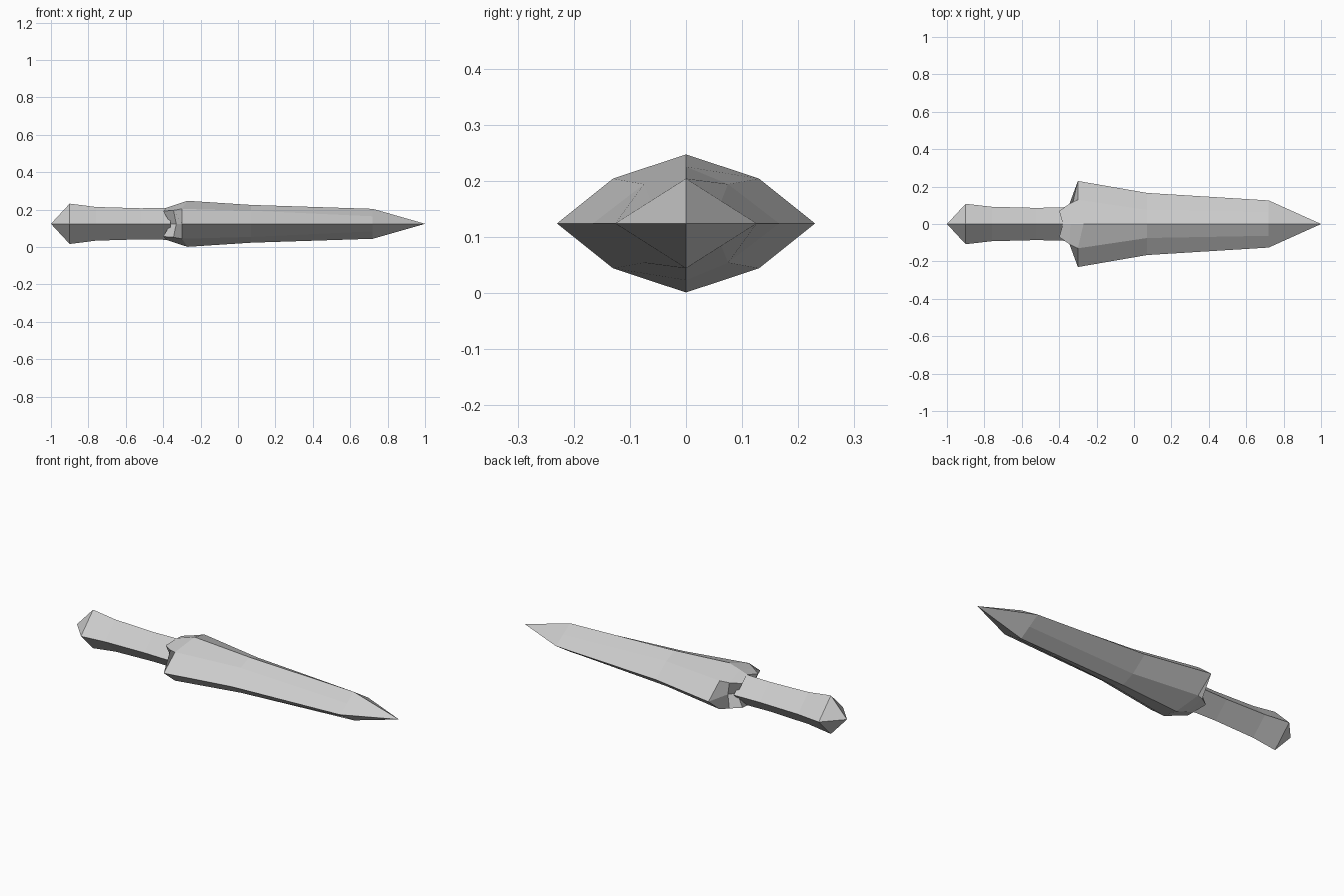
import bpy
import bmesh

cube = bpy.data.objects.get("Cube")
if cube:
    bpy.data.objects.remove(cube, do_unlink=True)

MID_Z = 0.124

steel = bpy.data.materials.new("plain_grey")
steel.use_nodes = True
GREY = (0.6, 0.6, 0.6, 1)
steel.diffuse_color = GREY
steel.node_tree.nodes["Principled BSDF"].inputs["Base Color"].default_value = GREY


def loft(name, rings, start=None, end=None):
    """Skin a row of rings, closing each end with a point or a flat cap."""
    bm = bmesh.new()
    loops = [[bm.verts.new(p) for p in ring] for ring in rings]
    n = len(loops[0])
    for a, b in zip(loops, loops[1:]):
        for i in range(n):
            j = (i + 1) % n
            bm.faces.new((a[i], a[j], b[j], b[i]))
    for loop, tip in ((loops[0], start), (loops[-1], end)):
        if tip is None:
            bm.faces.new(loop)
        else:
            point = bm.verts.new((tip, 0, 0))
            for i in range(n):
                bm.faces.new((loop[i], loop[(i + 1) % n], point))
    bmesh.ops.recalc_face_normals(bm, faces=bm.faces)
    mesh = bpy.data.meshes.new(name)
    bm.to_mesh(mesh)
    bm.free()
    mesh.materials.append(steel)
    obj = bpy.data.objects.new(name, mesh)
    obj.location.z = MID_Z
    bpy.context.collection.objects.link(obj)


def diamond(x, y, z):
    return [(x, y, 0), (x, 0, z), (x, -y, 0), (x, 0, -z)]


def octagon(side, shoulder, ridge):
    """Mirror a side edge, a shoulder and a ridge into an eight-point ring."""
    (sx, sy), (mx, my, mz), (rx, rz) = side, shoulder, ridge
    return [(sx, sy, 0), (mx, my, mz), (rx, 0, rz), (mx, -my, mz),
            (sx, -sy, 0), (mx, -my, -mz), (rx, 0, -rz), (mx, my, -mz)]


# Diamond grip with a pointed pommel
loft("handle", [
    diamond(-0.9, 0.108, 0.108),
    diamond(-0.76, 0.092, 0.09),
    diamond(-0.52, 0.086, 0.083),
    diamond(-0.36, 0.09, 0.086),
], start=-1.0)

# Blade whose base flares into a notched guard
loft("blade_and_guard", [
    octagon((-0.36, 0.06), (-0.4, 0.07, 0.068), (-0.38, 0.087)),
    octagon((-0.33, 0.10), (-0.345, 0.108, 0.072), (-0.34, 0.10)),
    octagon((-0.30, 0.23), (-0.30, 0.13, 0.08), (-0.27, 0.123)),
    octagon((0.07, 0.166), (0.07, 0.075, 0.07), (0.07, 0.101)),
    octagon((0.72, 0.126), (0.72, 0.063, 0.04), (0.72, 0.08)),
], end=1.0)
